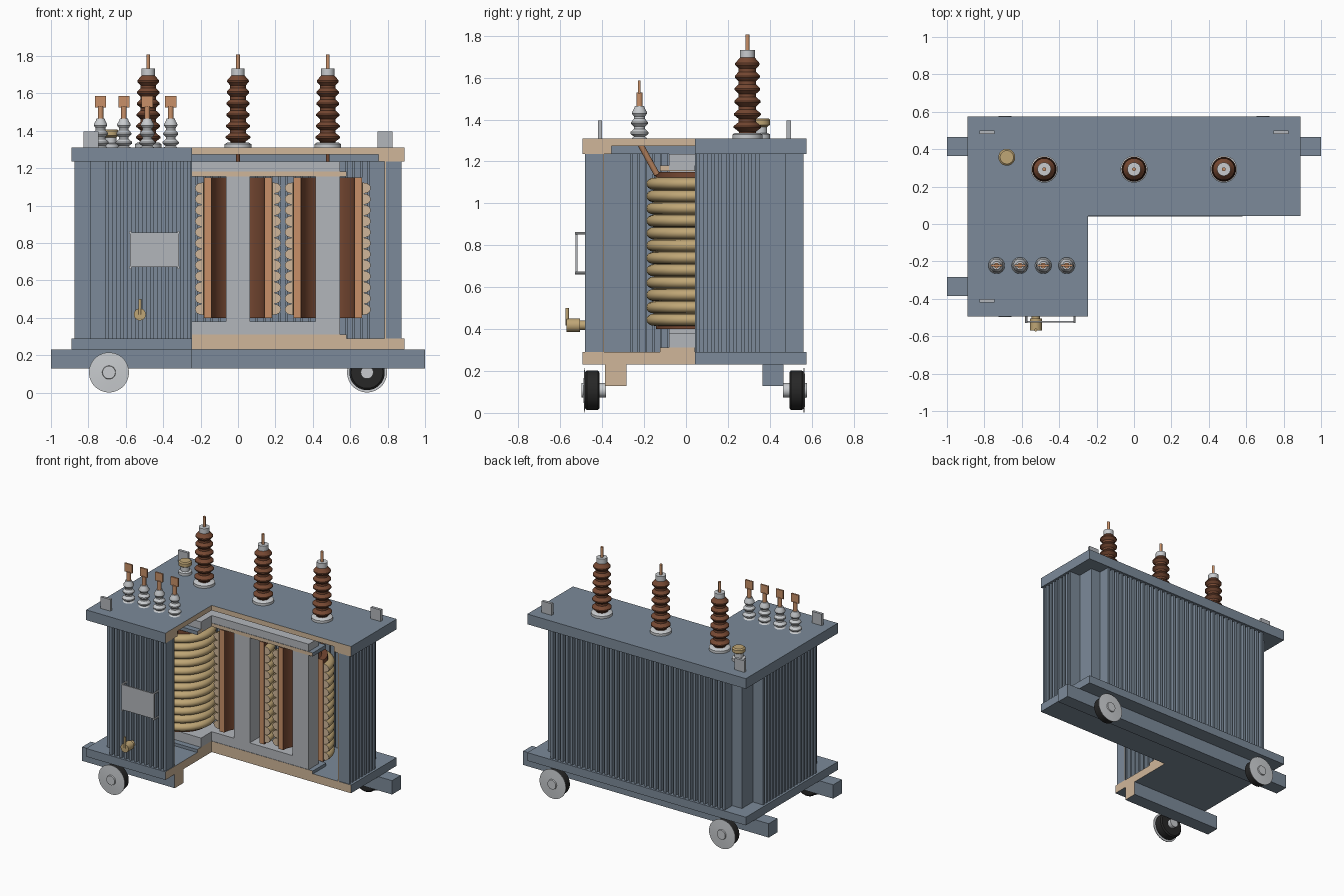
import bpy, bmesh, math
from mathutils import Matrix, Vector

if "Cube" in bpy.data.objects:
    bpy.data.objects.remove(bpy.data.objects["Cube"])


def material(name, rgb):
    m = bpy.data.materials.new(name)
    m.use_nodes = True
    m.diffuse_color = (*rgb, 1)
    m.node_tree.nodes["Principled BSDF"].inputs["Base Color"].default_value = (*rgb, 1)
    return m


PAINT = material("slate_blue_paint", (0.20, 0.255, 0.32))
CUT = material("tan_section_face", (0.63, 0.47, 0.32))
STEEL = material("core_grey", (0.45, 0.47, 0.50))
COPPER = material("copper", (0.58, 0.28, 0.14))
BROWN = material("brown_ceramic", (0.18, 0.065, 0.032))
GOLD = material("winding_gold", (0.52, 0.38, 0.18))
LIGHT = material("light_grey", (0.58, 0.60, 0.62))
RUBBER = material("black_rubber", (0.02, 0.02, 0.02))

CY = 0.04                       # middle of the tank in y
CUT_X, CUT_Y = -0.245, 0.044    # planes of the cutaway corner


def make(name, bm, mat, smooth=False):
    bmesh.ops.recalc_face_normals(bm, faces=bm.faces)
    me = bpy.data.meshes.new(name)
    bm.to_mesh(me)
    bm.free()
    me.materials.append(mat)
    ob = bpy.data.objects.new(name, me)
    bpy.context.collection.objects.link(ob)
    if smooth:
        soften(ob)
    return ob


def activate(ob):
    bpy.ops.object.select_all(action='DESELECT')
    ob.select_set(True)
    bpy.context.view_layer.objects.active = ob


def soften(ob):
    activate(ob)
    bpy.ops.object.shade_smooth_by_angle(angle=math.radians(35))


def box(name, x, y, z, mat):
    """Box from (min, max) pairs."""
    bm = bmesh.new()
    size = [b - a for a, b in (x, y, z)]
    mid = [(a + b) / 2 for a, b in (x, y, z)]
    bmesh.ops.create_cube(bm, size=1, matrix=Matrix.Translation(mid) @ Matrix.Diagonal((*size, 1)))
    return make(name, bm, mat)


def lathe(name, pts, loc, mat, closed=False, axis=(0, 0, 1), n=32):
    """Turn (radius, height) points about an axis."""
    bm = bmesh.new()
    rings = [[bm.verts.new((r * math.cos(t), r * math.sin(t), z))
              for t in (math.tau * (i + 0.5) / n for i in range(n))] for r, z in pts]
    for j in range(len(rings) if closed else len(rings) - 1):
        a, b = rings[j], rings[(j + 1) % len(rings)]
        for i in range(n):
            k = (i + 1) % n
            bm.faces.new((a[i], a[k], b[k], b[i]))
    if not closed:
        bm.faces.new(rings[0])
        bm.faces.new(rings[-1])
    turn = Vector((0, 0, 1)).rotation_difference(Vector(axis)).to_matrix().to_4x4()
    bm.transform(Matrix.Translation(loc) @ turn)
    return make(name, bm, mat, True)


def rod(name, a, b, r, mat, n=16):
    a, b = Vector(a), Vector(b)
    return lathe(name, [(r, 0), (r, (b - a).length)], a, mat, axis=(b - a).normalized(), n=n)


def wall(name, path, z0, z1, thick, mat):
    """Closed upright sheet following a path, thickened inwards."""
    bm = bmesh.new()
    lo = [bm.verts.new((x, y, z0)) for x, y in path]
    hi = [bm.verts.new((x, y, z1)) for x, y in path]
    for i in range(len(path)):
        k = (i + 1) % len(path)
        bm.faces.new((lo[i], lo[k], hi[k], hi[i]))
    ob = make(name, bm, mat)
    mod = ob.modifiers.new("thickness", 'SOLIDIFY')
    mod.thickness, mod.offset, mod.use_even_offset = thick, -1, True
    activate(ob)
    bpy.ops.object.modifier_apply(modifier=mod.name)
    return ob


cutter = box("cutaway_helper", (CUT_X, 2), (-2, CUT_Y), (-1, 3), CUT)
cutter.hide_render = True


def cutaway(ob, mat=CUT, smooth=False):
    """Remove the front left corner and colour the exposed section."""
    mod = ob.modifiers.new("cutaway", 'BOOLEAN')
    mod.operation, mod.solver, mod.object = 'DIFFERENCE', 'EXACT', cutter
    activate(ob)
    bpy.ops.object.modifier_apply(modifier=mod.name)
    me = ob.data
    if mat.name not in me.materials:
        me.materials.append(mat)
    slot = me.materials.find(mat.name)
    for p in me.polygons:
        c, nrm = p.center, p.normal
        on_y = nrm.y < -0.99 and abs(c.y - CUT_Y) < 0.001 and c.x > CUT_X
        on_x = nrm.x > 0.99 and abs(c.x - CUT_X) < 0.001 and c.y < CUT_Y
        p.material_index = slot if on_x or on_y else 0
    if smooth:
        soften(ob)
    return ob


# Base plate, skid beams, lid and its flange
HX, HY = 0.89, 0.535
ys = (CY - HY, CY + HY)
cutaway(box("base_plate", (-HX, HX), ys, (0.23, 0.29), PAINT))
cutaway(box("lid", (-HX, HX), ys, (1.273, 1.31), PAINT))
rim = [(-HX, ys[0]), (HX, ys[0]), (HX, ys[1]), (-HX, ys[1])]
cutaway(wall("lid_flange", rim, 1.235, 1.273, 0.14, PAINT))
for name, y in (("front_beam", -0.335), ("rear_beam", 0.415)):
    cutaway(box(name, (-1, 1), (y - 0.051, y + 0.051), (0.128, 0.23), PAINT))


# Corrugated tank: folded fins on all four sides
def fins(half, depth, out, count):
    pitch = 2 * half / (count - 0.5)
    pts = [(-out[0], -depth)]
    for i in range(count):
        a = -half + i * pitch
        b = a + pitch / 2
        pts += [(a, -depth), (a, -depth - out[1]), (b, -depth - out[1]), (b, -depth)]
    return pts


TX, TY, FIN = 0.79, 0.437, 0.084
long_side = fins(0.71, TY, (TX, FIN), 36)
short_side = fins(0.31, TX, (TY, FIN), 18)
path = long_side + [(-y, x) for x, y in short_side]
path += [(-x, -y) for x, y in path]
cutaway(wall("corrugated_tank", [(x, y + CY) for x, y in path], 0.29, 1.235, 0.006, PAINT))

# Laminated core: three legs and two yokes
core_y = (CY - 0.12, CY + 0.12)
for z0, z1, name in ((0.312, 0.38, "lower_yoke"), (1.16, 1.235, "upper_yoke")):
    cutaway(box(name, (-0.545, 0.545), core_y, (z0, z1), STEEL), STEEL)
for z0, z1, name in ((0.29, 0.312, "lower_clamp"), (1.155, 1.181, "upper_clamp")):
    clamp = cutaway(box(name, (-0.58, 0.58), (CY - 0.16, CY + 0.16), (z0, z1), PAINT))
    clamp.location.y -= 0.003

# Windings on each leg: inner sleeve and stacked outer discs
RINGS, Z0, STEP = 12, 0.415, 0.059
wave = [(0.186, Z0 + RINGS * STEP), (0.186, Z0)]
for i in range(RINGS):
    mid = Z0 + (i + 0.5) * STEP
    for k in range(9):
        t = math.pi * (k / 8 - 0.5)
        wave.append((0.195 + 0.035 * math.cos(t), mid + 0.0285 * math.sin(t)))
sleeve = [(0.143, 0.40), (0.183, 0.40), (0.183, 1.15), (0.143, 1.15)]
for i, x in enumerate((-0.48, 0, 0.48)):
    cutaway(box(f"core_leg_{i}", (x - 0.065, x + 0.065), core_y, (0.38, 1.16), STEEL), STEEL)
    cutaway(lathe(f"inner_winding_{i}", sleeve, (x, CY, 0), BROWN, True, n=48), COPPER, True)
    cutaway(lathe(f"outer_winding_{i}", wave, (x, CY, 0), GOLD, True, n=48), CUT, True)

# High-voltage bushings with ribbed sheds
sheds = [(0.04, 0)]
for k in range(6):
    z = k * 0.06
    r = 0.066 - 0.0015 * k
    sheds += [(0.042, z + 0.008), (r, z + 0.026), (r, z + 0.034), (0.042, z + 0.053)]
sheds.append((0.036, 0.36))
for i, x in enumerate((-0.48, 0, 0.48)):
    at = (x, 0.293, 1.31)
    lathe(f"hv_flange_{i}", [(0.072, 0), (0.072, 0.018), (0.06, 0.026)], at, LIGHT)
    lathe(f"hv_insulator_{i}", sheds, (x, 0.293, 1.335), BROWN)
    lathe(f"hv_cap_{i}", [(0.036, 0.382), (0.036, 0.422)], at, LIGHT)
    rod(f"hv_terminal_{i}", (x, 0.293, 1.73), (x, 0.293, 1.807), 0.01, COPPER)
    rod(f"hv_lead_{i}", (x, 0.293, 1.12), (x, 0.293, 1.31), 0.01, BROWN)

# Low-voltage bushings with flag terminals and slanted leads
small = [(0.038, 0)]
for k in range(3):
    z, r = k * 0.048, 0.044 - 0.004 * k
    small += [(0.026, z + 0.008), (r, z + 0.022), (r, z + 0.03), (0.026, z + 0.046)]
small.append((0.022, 0.155))
for i in range(4):
    x, y = -0.735 + 0.125 * i, -0.222
    lathe(f"lv_insulator_{i}", small, (x, y, 1.31), LIGHT)
    rod(f"lv_stem_{i}", (x, y, 1.46), (x, y, 1.53), 0.015, COPPER)
    box(f"lv_terminal_{i}", (x - 0.03, x + 0.03), (y - 0.006, y + 0.006), (1.525, 1.587), COPPER)
    rod(f"lv_lead_{i}", (x, y + 0.005, 1.28), (-0.48 + (x + 0.545) * 0.4, -0.14, 1.14), 0.014, COPPER)

# Oil filler
lathe("filler_neck", [(0.045, 0), (0.045, 0.02), (0.03, 0.025), (0.03, 0.06)], (-0.68, 0.357, 1.31), LIGHT)
lathe("filler_cap", [(0.03, 0.055), (0.045, 0.065), (0.045, 0.088), (0.036, 0.096)], (-0.68, 0.357, 1.31), GOLD)

# Lifting lugs
for i, (x, y) in enumerate(((-0.785, 0.49), (0.785, 0.49), (-0.785, -0.41))):
    box(f"lifting_lug_{i}", (x - 0.04, x + 0.04), (y - 0.01, y + 0.01), (1.31, 1.395), STEEL)

# Rating plate on four stand-off pins
box("rating_plate", (-0.578, -0.315), (-0.527, -0.518), (0.672, 0.857), STEEL)
for x in (-0.575, -0.318):
    for z in (0.668, 0.857):
        rod("plate_pin", (x, -0.53, z), (x, -0.47, z), 0.007, LIGHT, 8)

# Drain valve and its lever
lathe("drain_valve", [(0.022, 0), (0.022, 0.03), (0.032, 0.03), (0.032, 0.095)],
      (-0.525, -0.475, 0.418), GOLD, axis=(0, -1, 0))
rod("valve_lever", (-0.525, -0.567, 0.418), (-0.525, -0.567, 0.50), 0.008, GOLD, 12)

# Wheels: rubber tread, flanged outer disc, hub and axle
tread = [(0.085, 0), (0.095, 0.008), (0.095, 0.06), (0.088, 0.068)]
disc = [(0.107, 0.068), (0.107, 0.072), (0.06, 0.075), (0.036, 0.076), (0.034, 0.085)]
for i, (x, y, d) in enumerate(((-0.69, -0.413, -1), (-0.69, 0.493, 1), (0.69, 0.493, 1))):
    at, ax = (x, y, 0.108), (0, d, 0)
    lathe(f"wheel_tread_{i}", tread, at, RUBBER, axis=ax)
    lathe(f"wheel_disc_{i}", disc, at, LIGHT, axis=ax)
    lathe(f"wheel_axle_{i}", [(0.034, -0.03), (0.034, 0.01)], at, LIGHT, axis=ax)

bpy.data.objects.remove(cutter)
